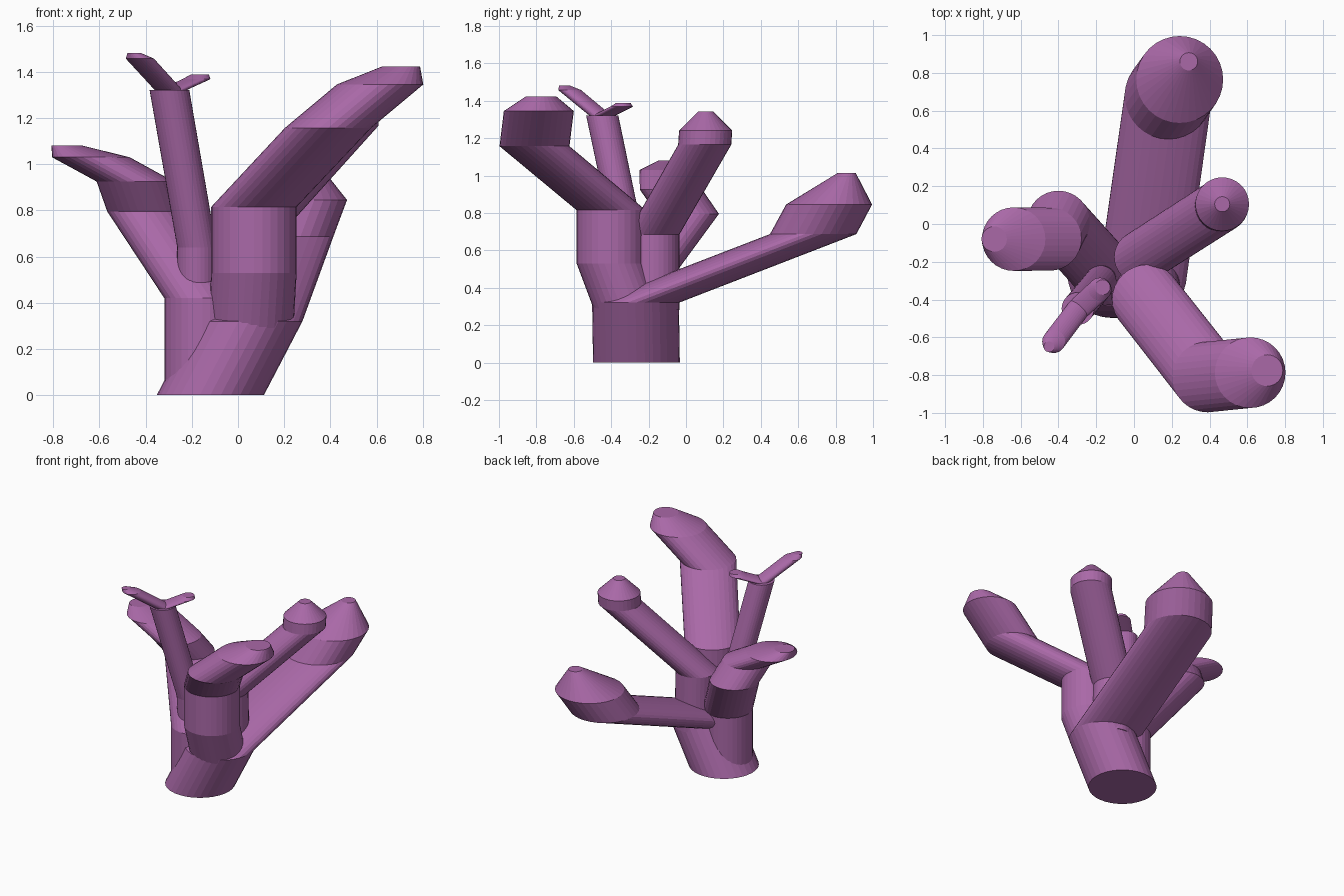
import bpy, bmesh, math

SIDES = 32
mat = bpy.data.materials.new("purple_coral")
mat.diffuse_color = (0.40, 0.14, 0.39, 1)


def tube(name, rings):
    """Loft level circles (x, y, z, radius) into a closed, sheared tube."""
    bm = bmesh.new()
    loops = []
    for x, y, z, r in rings:
        loops.append([bm.verts.new((x + r * math.cos(2 * math.pi * i / SIDES),
                                    y + r * math.sin(2 * math.pi * i / SIDES), z))
                      for i in range(SIDES)])
    for low, high in zip(loops, loops[1:]):
        for i in range(SIDES):
            j = (i + 1) % SIDES
            bm.faces.new((low[i], low[j], high[j], high[i]))
    bm.faces.new(loops[0][::-1])
    bm.faces.new(loops[-1])
    mesh = bpy.data.meshes.new(name)
    bm.to_mesh(mesh)
    bm.free()
    mesh.materials.append(mat)
    obj = bpy.data.objects.new(name, mesh)
    bpy.context.collection.objects.link(obj)
    return obj


# leaning trunk, continuing into the long low branch at the back
tube("trunk_and_back_branch", [
    (-0.12, -0.265, 0, 0.232), (0.047, -0.27, 0.32, 0.232),
    (0.182, 0.68, 0.687, 0.231), (0.242, 0.765, 0.845, 0.23),
    (0.29, 0.86, 1.015, 0.047)])

# thick front branch reaching right
tube("front_branch", [
    (0.055, -0.31, 0.29, 0.185), (0.069, -0.40, 0.53, 0.185),
    (0.069, -0.40, 0.815, 0.185), (0.39, -0.81, 1.157, 0.187),
    (0.615, -0.787, 1.345, 0.187), (0.705, -0.775, 1.422, 0.083)])

# left branch rising from the foot of the trunk
tube("left_branch", [
    (-0.153, -0.265, 0.005, 0.166), (-0.153, -0.265, 0.42, 0.166),
    (-0.40, 0.01, 0.795, 0.166), (-0.445, -0.08, 0.925, 0.167),
    (-0.637, -0.08, 1.03, 0.168), (-0.74, -0.08, 1.08, 0.067)])

# right branch with a pointed tip
tube("right_branch", [
    (0.045, -0.175, 0.28, 0.14), (0.035, -0.175, 0.685, 0.14),
    (0.465, 0.10, 1.165, 0.142), (0.467, 0.105, 1.24, 0.142),
    (0.467, 0.105, 1.342, 0.04)])

# slim upright stem with two twigs
tube("slim_stem", [
    (-0.178, -0.29, 0.42, 0.085), (-0.178, -0.305, 0.64, 0.085),
    (-0.297, -0.448, 1.322, 0.086)])
tube("left_twig", [
    (-0.295, -0.45, 1.315, 0.06), (-0.425, -0.622, 1.457, 0.061),
    (-0.45, -0.65, 1.482, 0.028)])
tube("right_twig", [
    (-0.295, -0.45, 1.315, 0.06), (-0.18, -0.345, 1.368, 0.061),
    (-0.166, -0.335, 1.387, 0.04)])
